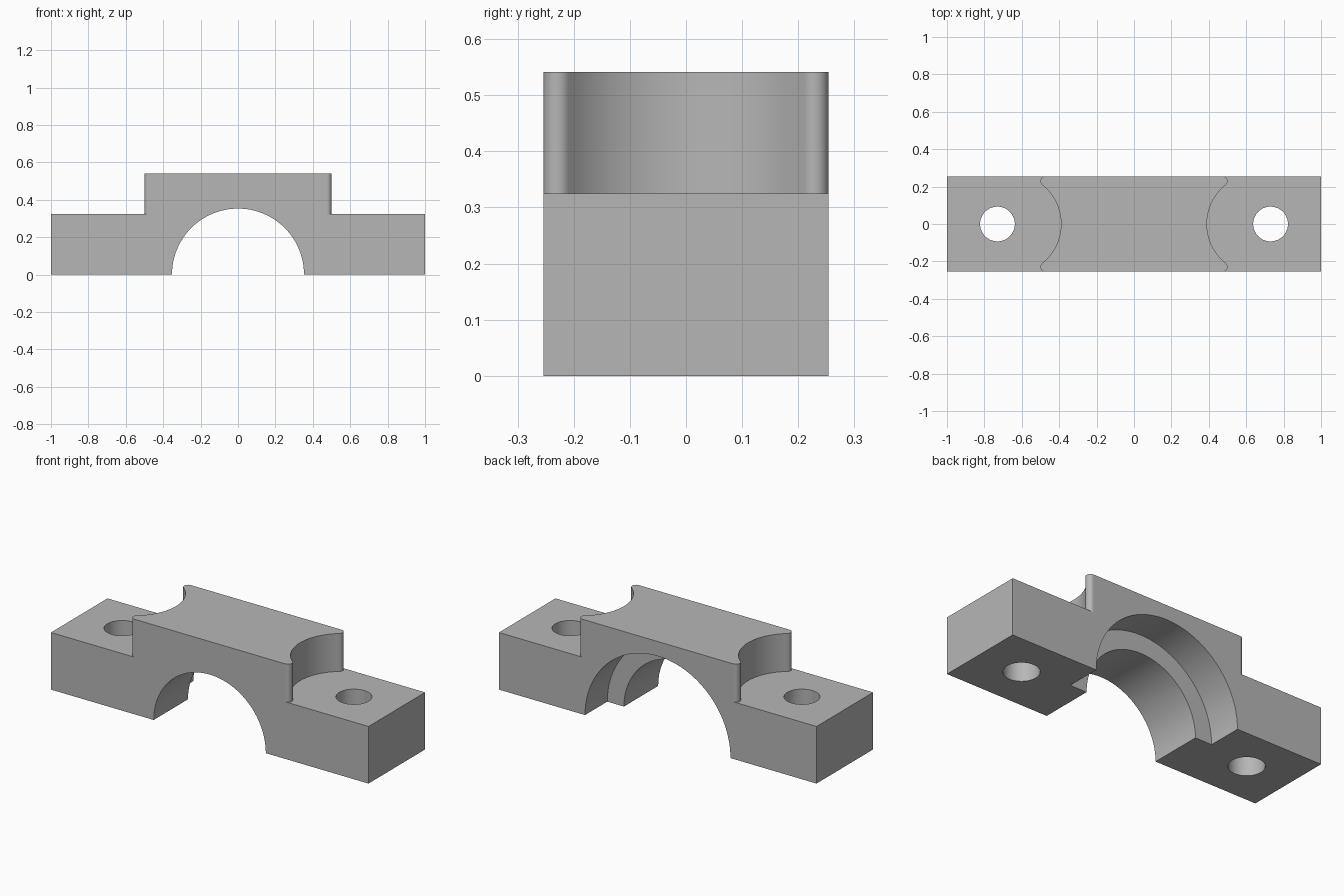
import bpy, bmesh, math
from mathutils import Vector

if "Cube" in bpy.data.objects:
    bpy.data.objects.remove(bpy.data.objects["Cube"])

HALF_Y, HEIGHT, FLANGE_Z = 0.254, 0.541, 0.325

metal = bpy.data.materials.new("plain_grey")
metal.diffuse_color = (0.47, 0.47, 0.47, 1)
metal.use_nodes = True
metal.node_tree.nodes["Principled BSDF"].inputs["Base Color"].default_value = metal.diffuse_color


def prism(name, outline, direction):
    """Extrude a closed 3D outline along a direction."""
    bm = bmesh.new()
    face = bm.faces.new([bm.verts.new(p) for p in outline])
    ext = bmesh.ops.extrude_face_region(bm, geom=[face])
    verts = [g for g in ext["geom"] if isinstance(g, bmesh.types.BMVert)]
    bmesh.ops.translate(bm, verts=verts, vec=Vector(direction))
    bmesh.ops.recalc_face_normals(bm, faces=bm.faces)
    mesh = bpy.data.meshes.new(name)
    bm.to_mesh(mesh)
    bm.free()
    mesh.materials.append(metal)
    obj = bpy.data.objects.new(name, mesh)
    bpy.context.collection.objects.link(obj)
    return obj


def arc(cx, cy, r, a0, a1, n):
    return [(cx + r * math.cos(a0 + (a1 - a0) * i / n),
             cy + r * math.sin(a0 + (a1 - a0) * i / n)) for i in range(n + 1)]


def circle(cx, cy, r, n):
    return arc(cx, cy, r, 0, 2 * math.pi, n)[:-1]


def cut(target, cutter):
    mod = target.modifiers.new("cut", 'BOOLEAN')
    mod.operation, mod.solver, mod.object = 'DIFFERENCE', 'EXACT', cutter
    bpy.context.view_layer.objects.active = target
    bpy.ops.object.modifier_apply(modifier=mod.name)
    bpy.data.objects.remove(cutter)


# Solid blank
cap = prism("bearing_cap",
            [(-1, -HALF_Y, 0), (1, -HALF_Y, 0), (1, HALF_Y, 0), (-1, HALF_Y, 0)],
            (0, 0, HEIGHT))

# Bolt scoop: large concave arc running tangent into rounded tips
TIP_R, TIP_X = 0.025, 0.475
TIP_Y = HALF_Y - TIP_R
SCOOP_R, SCOOP_X = 0.268, 0.658
a = math.atan2(TIP_Y, SCOOP_X - TIP_X)
half = [(TIP_X, 0.35)] + arc(TIP_X, TIP_Y, TIP_R, math.pi / 2, -a, 12)
hollow = arc(SCOOP_X, 0, SCOOP_R, math.pi - a, math.pi + a, 32)[1:-1]
scoop = (half + hollow + [(x, -y) for x, y in reversed(half)]
         + [(1.2, -0.35), (1.2, 0.35)])

for s in (-1, 1):
    # Lower each end to a flange, then drill its bolt hole
    cut(cap, prism("scoop_cutter", [(s * x, y, FLANGE_Z) for x, y in scoop], (0, 0, 1)))
    cut(cap, prism("bolt_cutter",
                   [(x, y, -0.2) for x, y in circle(s * 0.73, 0, 0.093, 48)], (0, 0, 1)))

# Shaft bore, and the wider counterbore opening at the back
for radius, y0 in ((0.353, -0.5), (0.458, 0.054)):
    cut(cap, prism("bore_cutter",
                   [(x, y0, z) for x, z in circle(0, 0, radius, 96)], (0, 1, 0)))

# Smooth the curved walls, keep the large plane faces flat
bpy.ops.object.select_all(action='DESELECT')
cap.select_set(True)
bpy.context.view_layer.objects.active = cap
bpy.ops.object.shade_smooth_by_angle(angle=math.radians(30))
for p in cap.data.polygons:
    p.use_smooth = p.area < 0.05
